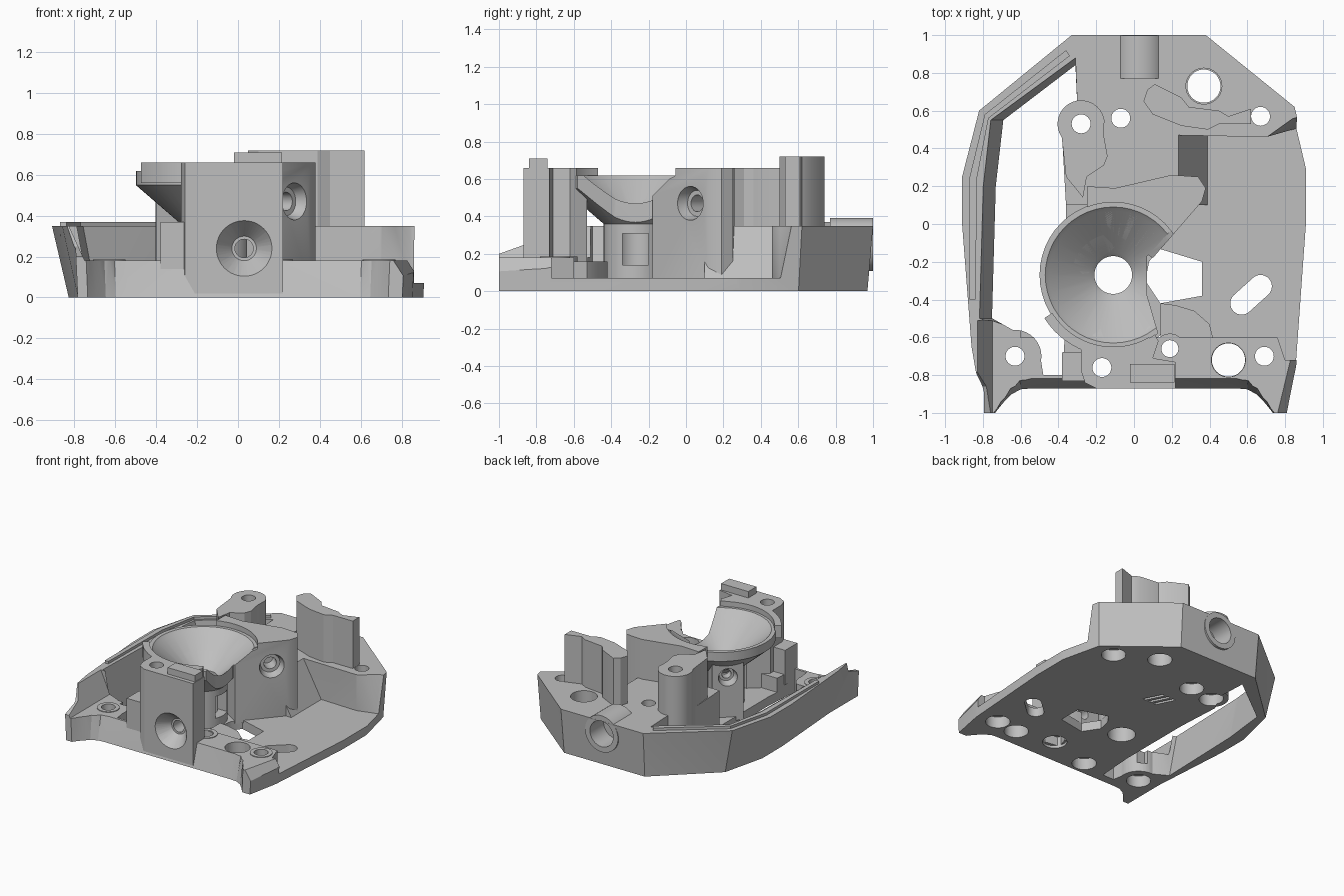
import bpy, bmesh, math
from mathutils import Matrix, Vector

if "Cube" in bpy.data.objects:
    bpy.data.objects.remove(bpy.data.objects["Cube"])

GREY = (0.52, 0.52, 0.52, 1)
metal = bpy.data.materials.new("plain grey")
metal.use_nodes = True
metal.diffuse_color = GREY
for node in metal.node_tree.nodes:
    if node.type == 'BSDF_PRINCIPLED':
        node.inputs["Base Color"].default_value = GREY
parts = []


def finish(name, bm, cutter):
    bmesh.ops.recalc_face_normals(bm, faces=bm.faces[:])
    bmesh.ops.triangulate(bm, faces=bm.faces[:])
    mesh = bpy.data.meshes.new(name)
    bm.to_mesh(mesh)
    bm.free()
    mesh.materials.append(metal)
    ob = bpy.data.objects.new(name, mesh)
    bpy.context.scene.collection.objects.link(ob)
    ob.hide_render = cutter
    ob.hide_viewport = cutter
    if not cutter:
        parts.append(ob)
    return ob


def skin(name, rings, closed=False, cutter=False):
    """Join rings of points into a solid; closed links the last ring to the first."""
    bm = bmesh.new()
    loops = [[bm.verts.new(p) for p in ring] for ring in rings]
    pairs = list(zip(loops, loops[1:]))
    if closed:
        pairs.append((loops[-1], loops[0]))
    else:
        bm.faces.new(loops[0])
        bm.faces.new(loops[-1])
    for a, b in pairs:
        for i in range(len(a)):
            j = (i + 1) % len(a)
            bm.faces.new((a[i], a[j], b[j], b[i]))
    return finish(name, bm, cutter)


def prism(name, pts, lo, hi, top=None, axis='z', cutter=False):
    """Extrude a profile; top is an optional rule moving the upper points."""
    place = {'z': lambda a, b, c: (a, b, c),
             'y': lambda a, b, c: (a, c, b),
             'x': lambda a, b, c: (c, a, b)}[axis]
    upper = [top(*p) for p in pts] if top else pts
    return skin(name, [[place(*p, lo) for p in pts], [place(*p, hi) for p in upper]], cutter=cutter)


def box(name, x0, x1, y0, y1, lo, hi, cutter=False):
    return prism(name, [(x0, y0), (x1, y0), (x1, y1), (x0, y1)], lo, hi, cutter=cutter)


def lathe(name, profile, centre, direction=(0, 0, 1), closed=False, cutter=False, sides=48):
    """Turn (radius, distance) points about an axis."""
    turn = Vector((0, 0, 1)).rotation_difference(Vector(direction)).to_matrix().to_4x4()
    m = Matrix.Translation(centre) @ turn
    angles = [math.tau * i / sides for i in range(sides)]
    rings = [[m @ Vector((r * math.cos(a), r * math.sin(a), h)) for a in angles] for r, h in profile]
    return skin(name, rings, closed, cutter)


def arc(cx, cy, r, start, end, steps=16):
    angles = [math.radians(start + (end - start) * i / steps) for i in range(steps + 1)]
    return [(cx + r * math.cos(a), cy + r * math.sin(a)) for a in angles]


def hole(x, y, r):
    """Screw hole with a wider recess underneath."""
    return lathe("hole_cutter", [(.088, -0.2), (.088, .09), (r, .09), (r, 1)], (x, y, 0), cutter=True, sides=32)


def cut(ob, *tools):
    """Subtract the tools one after another and keep the result as plain mesh."""
    for tool in tools:
        mod = ob.modifiers.new("cut", 'BOOLEAN')
        mod.operation = 'DIFFERENCE'
        mod.solver = 'MANIFOLD'
        mod.object = tool
        graph = bpy.context.evaluated_depsgraph_get()
        mesh = bpy.data.meshes.new_from_object(ob.evaluated_get(graph))
        ob.modifiers.clear()
        mesh.validate()
        ob.data = mesh


# Tray blank with leaning outer walls
front = [(-.75, -1), (-.71, -.95), (-.66, -.9), (-.61, -.875), (-.55, -.87)]
outline = ([(.925, .3), (.85, .62), (.38, 1), (-.33, 1), (-.82, .6), (-.91, .25), (-.91, 0),
            (-.86, -.65), (-.8, -1)] + front + [(-x, y) for x, y in reversed(front)]
           + [(.82, -1), (.87, -.75), (.925, 0)])


def foot(x, y):
    return (x * .91 if x < -.7 and y > -.9 else x * .98, y * .97 if y > 0 else y)


def crown(x, y):
    return (x, y + min(.1, max(0, (.74 - abs(x)) * .7)) if y < -.8 else y)


tray = skin("tray", [[(*foot(*p), 0) for p in outline], [(*crown(*p), .35) for p in outline]])

# Cutters that shape the tray
slot = prism("slot_cutter", [(-.69, .55), (-.31, .84), (-.3, .62), (-.38, .45), (-.36, .1),
                             (-.36, -.5), (-.38, -.8), (-.48, -.8)]
             + arc(-.63, -.7, .14, -10, 95, 10) + [(-.75, -.5), (-.73, .2)],
             -.01, .36, cutter=True,
             top=lambda x, y: (x - .07 if x < -.66 else x, y + .04 if y > .8 else y))
floor_cut = prism("floor_cutter", [(-.6, .1), (.39, .1), (.39, .47), (.7, .46), (.84, .5), (1.2, .6),
                                   (1.2, -.72), (.8, -.72), (.76, -.6), (-.6, -.6)],
                  .07, .36, cutter=True,
                  top=lambda x, y: (.23 if x == .39 else x, y + .06 if x > .8 and y > 0 else y))
front_cut = prism("front_cutter", [(-.75, -1.2), (-.75, -.51), (1.2, -.51), (1.2, -1.2)], .18, .4,
                  top=lambda x, y: (x - .1 if x < 0 else x, y), cutter=True)
left_tip = prism("left_tip_cutter", [(-1.2, .18), (-1, .2), (-.86, .25), (-.78, .36), (-.78, .5), (-1.2, .5)],
                 -1.2, -.5, axis='x', cutter=True)
right_tip = prism("right_tip_cutter", [(.7, .2), (.81, .03), (1.2, .03), (1.2, .2)],
                  -1.2, -.7, axis='y', top=lambda x, z: (x + .12, z), cutter=True)
hex_cut = prism("window_cutter", [(.06, -.3), (.08, -.2), (.13, -.13), (.36, -.2), (.36, -.38), (.14, -.42)],
                -.1, .3, cutter=True)
oval = prism("oval_cutter", arc(.57, -.42, .06, 135, 315) + arc(.67, -.33, .06, -45, 135),
             -.1, .3, cutter=True)
bowl_cut = lathe("bowl_cutter", [(.1, -.1), (.1, .4), (.12, .42), (.34, .6), (.385, .619), (.385, .8)],
                 (-.11, -.27, 0), cutter=True)
wedge = prism("wedge_cutter", [(.07, -.17), (.2, -.03), (.6, -.03), (.6, -.7), (.14, -.7),
                               (.14, -.62), (.07, -.38)], .2, .9, cutter=True)
stem_slot = box("stem_slot_cutter", -.05, .2, -.34, -.2, .14, .31, cutter=True)
front_port = lathe("front_port_cutter", [(.15, -.01), (.14, 0), (.06, .1), (.045, .1), (.045, .35)],
                   (.03, -.875, .24), (0, 1, 0), cutter=True)
back_port = lathe("back_port_cutter", [(.1, -.1), (.1, .17), (.05, .17), (.05, .2)],
                  (.03, 1, .25), (0, -1, 0), cutter=True)
port_steps = [(.1, -.1), (.09, .01), (.07, .06), (.045, .06), (.045, .16)]
side_port = lathe("side_port_cutter", port_steps, (.28, .02, .47), (-.74, .67, 0), cutter=True)
left_port = lathe("left_port_cutter", [(r * .75, h) for r, h in port_steps],
                  (-.32, -.06, .38), (.7, -.7, 0), cutter=True)
slits = [prism("slit_cutter", [(x, .22), (x + .025, .22), (x - .045, .36), (x - .07, .36)],
               -.1, .03, cutter=True) for x in (-.02, .03, .08)]
tower_hole, pillar_hole, boss_hole = hole(-.17, -.76, .05), hole(-.28, .53, .05), hole(.19, -.66, .045)
deck_holes = [hole(.37, .73, .095), hole(.67, .57, .05), hole(-.07, .56, .05), hole(.5, -.72, .09),
              hole(.69, -.7, .05), hole(-.63, -.7, .05)]
cut(tray, slot, floor_cut, front_cut, left_tip, right_tip, hex_cut, oval, bowl_cut, front_port,
    back_port, tower_hole, pillar_hole, boss_hole, *deck_holes, *slits)

# Lip along the left rail
prism("rail_lip", [(-.87, .25), (-.79, .58), (-.36, .92), (-.34, .89), (-.77, .56), (-.83, .25),
                   (-.84, -.4), (-.87, -.4)], .3, .37)

# Funnel bowl with its stem tube, open on one side
bowl = lathe("funnel_bowl", [(.39, .62), (.39, .55), (.17, .36), (.17, .03), (.1, .03), (.1, .4),
                             (.12, .42), (.34, .6), (.36, .62)], (-.11, -.27, 0), closed=True)
cut(bowl, wedge, stem_slot)
prism("bowl_ledge", arc(-.11, -.27, .43, 212, 300) + arc(-.11, -.27, .38, 300, 212), .56, .66)

# Front tower with its countersunk port
tower = prism("front_tower", [(.22, -.87), (-.2, -.87), (-.26, -.84), (-.28, -.78), (-.28, -.64), (-.15, -.53),
                              (.08, -.53), (.13, -.62), (.1, -.71), (.22, -.73)], .02, .66)
cut(tower, bowl_cut, front_port, tower_hole)
box("tower_ridge", -.02, .215, -.84, -.74, .6, .71)
box("tower_side_block", -.38, -.25, -.83, -.68, .1, .37)

# Blocks behind and beside the bowl, each with a stepped port
block = prism("rear_block", [(-.25, .09), (-.25, .2), (-.1, .19), (.2, .26), (.34, .25), (.38, .19),
                             (.36, .12), (.1, -.18), (-.1, -.05)], .05, .66)
cut(block, bowl_cut, side_port)
port_block = prism("left_port_block", [(-.4, -.14), (-.24, .02), (-.1, -.12), (-.26, -.28)], .04, .5)
cut(port_block, bowl_cut, left_port)

# Left screw pillar
pillar = prism("screw_pillar", arc(-.28, .53, .125, 10, 215)
               + [(-.36, .25), (-.27, .14), (-.25, .25), (-.16, .31), (-.14, .36), (-.16, .47)], .01, .66)
cut(pillar, pillar_hole)

# Tall wavy post
prism("tall_post", [(.05, .65), (.07, .71), (.11, .74), (.25, .67), (.29, .62), (.45, .6), (.5, .57),
                    (.62, .61), (.62, .53), (.45, .53), (.39, .5), (.25, .52), (.1, .58)], .3, .72)

# Back port barrel
barrel = lathe("port_barrel", [(.142, .001), (.142, .23)], (.03, 1, .25), (0, -1, 0))
cut(barrel, back_port)

# Raised floor pad and screw bosses
pad = prism("floor_pad", [(.14, -.65), (.14, -.42), (.22, -.43), (.32, -.46), (.4, -.53), (.43, -.65)], .05, .16)
cut(pad, hex_cut, boss_hole)
for label, x, y in (("inner", .19, -.66), ("front_left", .69, -.7), ("front_right", -.63, -.7)):
    lathe(label + "_boss", [(.08, .12), (.08, .185), (.05, .185), (.05, .12)], (x, y, 0), closed=True, sides=32)

# Smooth the round faces, keep hard edges sharp
for ob in parts:
    ob.select_set(True)
bpy.context.view_layer.objects.active = tray
bpy.ops.object.shade_smooth_by_angle(angle=math.radians(25))
